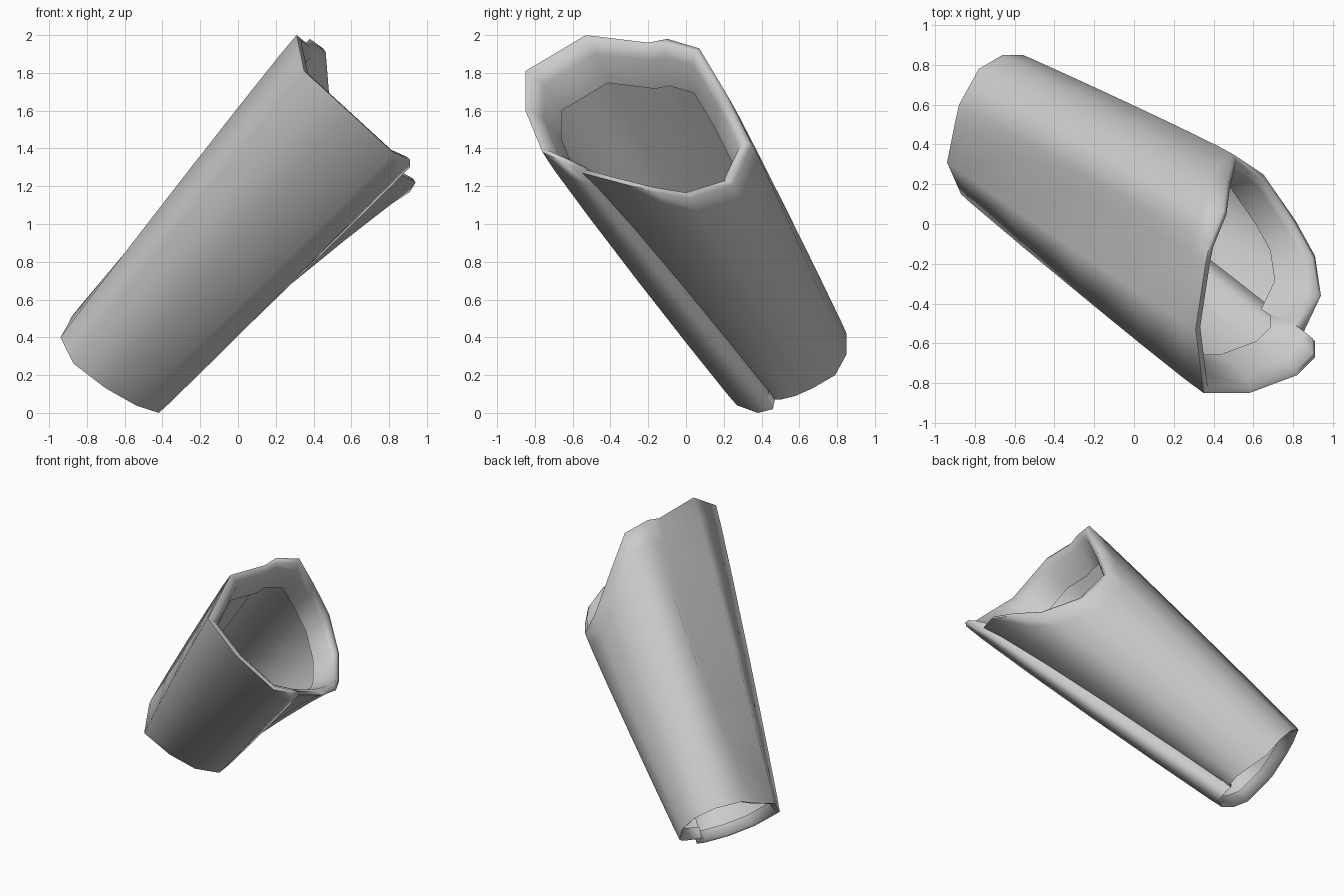
import bpy, bmesh, math
from mathutils import Vector

cube = bpy.data.objects.get("Cube")
if cube:
    bpy.data.objects.remove(cube, do_unlink=True)

# One flat grey for the whole guard
grey = bpy.data.materials.new("plain_grey")
grey.use_nodes = True
colour = (0.6, 0.6, 0.6, 1)
grey.diffuse_color = colour
grey.node_tree.nodes["Principled BSDF"].inputs["Base Color"].default_value = colour

# Matching outlines of the wide opening and the narrow cuff,
# running from the overlapping front edge around to the tucked seam
wide = [(.91, -.59, 1.3), (.91, -.67, 1.34), (.82, -.76, 1.38), (.58, -.85, 1.6),
        (.35, -.85, 1.81), (.31, -.53, 2), (.36, -.2, 1.96), (.38, -.1, 1.98),
        (.45, .07, 1.93), (.47, .22, 1.68), (.5, .35, 1.42), (.65, .25, 1.21),
        (.81, .02, 1.14), (.91, -.16, 1.17), (.94, -.36, 1.22), (.85, -.55, 1.27)]
narrow = [(-.41, .46, .02), (-.42, .38, 0), (-.54, .27, .04), (-.7, .2, .13),
          (-.87, .15, .26), (-.94, .31, .4), (-.9, .51, .47), (-.88, .6, .51),
          (-.78, .78, .5), (-.66, .85, .42), (-.56, .85, .31), (-.5, .79, .2),
          (-.44, .67, .13), (-.41, .58, .09), (-.42, .5, .07), (-.45, .47, .07)]
wide = [Vector(p) for p in wide]
narrow = [Vector(p) for p in narrow]

# How far the long groove and the panel by the seam sink at mid length
sink = {1: -.04, 2: -.04, 6: .13, 13: .06, 14: .09, 15: .08}


def centre(ring):
    return sum(ring, Vector()) / len(ring)


def shrink(ring, amount, push=Vector()):
    """Pull a ring toward its centre and slide it along the guard."""
    c = centre(ring)
    return [p.lerp(c, amount) + push for p in ring]


def blend(t):
    """Cross-section part way up, slightly full, with its hollows."""
    ring = [a.lerp(b, t) for a, b in zip(narrow, wide)]
    c, swell = centre(ring), math.sqrt(math.sin(math.pi * t))
    return [p.lerp(c, swell * sink.get(i, -.02)) for i, p in enumerate(ring)]


axis = (centre(wide) - centre(narrow)).normalized()

# Rings from the cuff's inner lip, along the outside, to the rolled wide lip
rings = [shrink(narrow, .12, axis * .08), shrink(narrow, .07, axis * .01), narrow]
rings += [blend(t) for t in (.04, .25, .5, .75, .93)]
rings += [wide, shrink(wide, .06, axis * .005), shrink(wide, .14, axis * -.05),
          shrink(wide, .24, Vector((-.16, .06, -.14)))]

# Skin the rings into the wrapped shell
bm = bmesh.new()
rows = [[bm.verts.new(p) for p in ring] for ring in rings]
for low, high in zip(rows, rows[1:]):
    for i in range(len(low)):
        j = (i + 1) % len(low)
        bm.faces.new((low[i], high[i], high[j], low[j]))
bmesh.ops.recalc_face_normals(bm, faces=bm.faces)
mesh = bpy.data.meshes.new("forearm_guard")
bm.to_mesh(mesh)
bm.free()
mesh.materials.append(grey)
guard = bpy.data.objects.new("forearm_guard", mesh)
bpy.context.collection.objects.link(guard)

# Smooth surface with a crisp seam
bpy.ops.object.select_all(action='DESELECT')
guard.select_set(True)
bpy.context.view_layer.objects.active = guard
bpy.ops.object.shade_smooth_by_angle(angle=math.radians(95))
